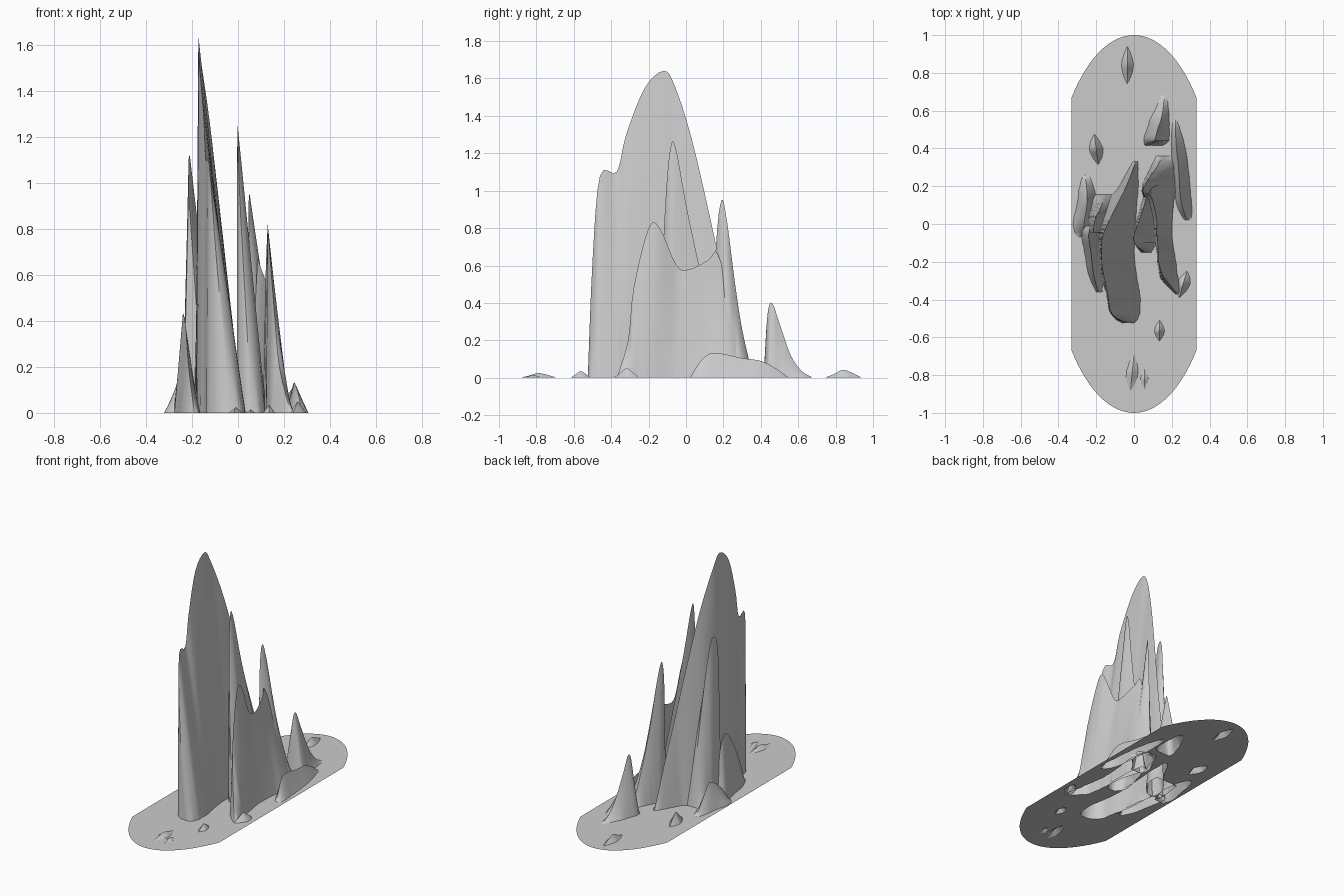
import bpy, math, random
from mathutils import Vector
from mathutils.geometry import delaunay_2d_cdt

random.seed(4)
footprints = []


def catmull(p, steps):
    """Smoothly resample a list of station tuples."""
    out = []
    for i in range(len(p) - 1):
        a, b, c, d = p[max(i - 1, 0)], p[i], p[i + 1], p[min(i + 2, len(p) - 1)]
        for k in range(steps):
            t = k / steps
            out.append([0.5 * (2 * B + (C - A) * t + (2 * A - 5 * B + 4 * C - D) * t * t
                        + (3 * B - A - 3 * C + D) * t ** 3)
                        for A, B, C, D in zip(a, b, c, d)])
    out.append(list(p[-1]))
    return out


def add_object(name, verts, faces):
    me = bpy.data.meshes.new(name)
    me.from_pydata(verts, [], faces)
    me.update()
    me.shade_smooth()
    me.set_sharp_from_angle(angle=math.radians(35))
    ob = bpy.data.objects.new(name, me)
    bpy.context.collection.objects.link(ob)
    return ob


def spire(name, stations, rows=8, rough=0.003):
    """Blade of rock, open below. Station: y, left foot x, crest x, right foot x, crest z."""
    st = catmull(stations, 4)
    verts, faces, left, right = [], [], [], []
    n = 2 * rows + 1
    for y, xl, xt, xr, z in st:
        z = max(z, 0.0)
        xl -= random.uniform(0, rough)
        xr += random.uniform(0, rough)
        left.append(Vector((xl, y)))
        right.append(Vector((max(xr, xl + 0.002), y)))
        for j in range(n):
            s = (j - rows) / rows
            t = 1 - abs(s)
            foot = xl if s < 0 else xr
            verts.append((foot + (xt - foot) * t, y, z * t))
    for i in range(len(st) - 1):
        for j in range(n - 1):
            a = i * n + j
            faces.append((a, a + 1, a + n + 1, a + n))
    # close the two blunt ends
    faces.append(tuple(reversed(range(n))))
    faces.append(tuple(range((len(st) - 1) * n, len(st) * n)))
    footprints.append(right + left[::-1])
    return add_object(name, verts, faces)


def bump(name, x, y, rx, ry, h, lean=0.0):
    """Small stone breaking through the base."""
    prof = [(-1, 0, 0), (-0.5, 0.7, 0.45), (0, 1, 1), (0.5, 0.7, 0.6), (1, 0, 0)]
    spire(name, [(y + u * ry, x - rx * w + lean * u, x + lean * u,
                  x + rx * w + lean * u, h * z) for u, w, z in prof], 3, 0.002)


# main tall spire with front shoulder
spire("main_spire", [
    (-.525, -.06, -.03, .00, .0), (-.50, -.10, -.09, .02, .62),
    (-.46, -.13, -.125, .03, 1.08), (-.37, -.145, -.14, .03, 1.10),
    (-.32, -.16, -.15, .02, 1.30), (-.22, -.177, -.17, .005, 1.55),
    (-.12, -.182, -.172, .0, 1.64), (-.06, -.185, -.165, .005, 1.56),
    (.03, -.20, -.125, .01, 1.28), (.13, -.14, -.075, .015, .85),
    (.18, -.09, -.05, .02, .62), (.25, -.05, -.02, .02, .33),
    (.33, -.005, .008, .02, .0)], 12)

# sloping rib leaning on the back left of the main spire
spire("back_rib", [
    (-.045, -.235, -.215, -.15, .95), (-.02, -.24, -.215, -.12, 1.10),
    (.03, -.24, -.205, -.08, 1.08), (.08, -.235, -.18, -.06, .70),
    (.155, -.225, -.15, -.06, .0)], 10)

# low spire on the left and its outer flank
spire("left_spire", [
    (-.36, -.20, -.19, -.17, .0), (-.26, -.24, -.215, -.165, .20),
    (-.15, -.26, -.228, -.175, .38), (-.07, -.275, -.24, -.19, .43),
    (-.03, -.275, -.235, -.20, .32), (.0, -.26, -.23, -.21, .0)])
spire("left_flank", [
    (-.07, -.30, -.27, -.23, .0), (.0, -.32, -.265, -.2, .10),
    (.10, -.30, -.25, -.2, .17), (.18, -.29, -.25, -.21, .08),
    (.26, -.27, -.26, -.24, .0)], 5)

# slim inner spire
spire("inner_spire", [
    (-.15, .04, .06, .09, .0), (-.115, .01, .012, .11, .85),
    (-.085, -.002, -.002, .12, 1.22), (-.055, -.002, .0, .12, 1.23),
    (.0, .01, .02, .12, .93), (.07, .03, .045, .12, .60),
    (.14, .05, .065, .11, .30), (.20, .06, .08, .10, .0)], 10)

# sharp spire behind it
spire("rear_fin", [
    (.13, .06, .07, .13, .0), (.16, .045, .05, .15, .70),
    (.19, .042, .048, .17, .95), (.22, .05, .065, .20, .83),
    (.26, .07, .09, .21, .52), (.30, .09, .12, .22, .26),
    (.36, .12, .15, .20, .0)], 10)

# right wall with a sagging crest
spire("right_wall", [
    (-.37, .22, .23, .25, .0), (-.31, .16, .18, .24, .20),
    (-.28, .14, .155, .23, .48), (-.2, .125, .13, .22, .80),
    (-.14, .12, .128, .21, .80), (-.05, .11, .12, .20, .60),
    (.02, .10, .12, .20, .58), (.12, .07, .10, .21, .63),
    (.17, .055, .085, .22, .66), (.25, .08, .125, .22, .38),
    (.34, .11, .16, .20, .0)], 10)

# long low ridge along the right edge
spire("low_ridge", [
    (.02, .27, .28, .30, .0), (.08, .235, .26, .305, .09),
    (.15, .22, .245, .30, .133), (.30, .205, .235, .285, .105),
    (.40, .20, .225, .27, .09), (.48, .20, .22, .25, .05),
    (.55, .21, .22, .225, .0)], 5)

# separate spire at the back
spire("back_spire", [
    (.415, .06, .09, .15, .0), (.435, .055, .105, .18, .33),
    (.46, .055, .115, .185, .40), (.50, .07, .125, .185, .29),
    (.56, .09, .145, .185, .12), (.62, .12, .155, .18, .035),
    (.68, .14, .16, .17, .0)])

# scattered stones
bump("stone_back", -.035, .84, .03, .10, .042)
bump("stone_back_left", -.20, .395, .035, .08, .07, -.01)
bump("stone_front_right", .26, -.32, .035, .07, .05, .02)
bump("stone_front_side", .135, -.565, .025, .055, .035)
bump("stone_front", -.01, -.79, .03, .10, .025, .01)
bump("stone_front_small", .055, -.82, .02, .05, .015)

# flat base: clipped ellipse, open underneath the rocks
half = 0.33
a0 = math.acos(half / 0.445)
arc = [a0 + (math.pi - 2 * a0) * i / 32 for i in range(33)]
rim = [Vector((0.445 * math.cos(a), math.sin(a))) for a in arc]
rim += [-p for p in rim]
pts, loops = [], []
for outline in [rim] + footprints:
    loops.append(list(range(len(pts), len(pts) + len(outline))))
    pts += outline
v2, _, tris, _, _, source = delaunay_2d_cdt(pts, [], loops, 0, 1e-5)
kept = [f for f, src in zip(tris, source) if list(src) == [0]]
add_object("base", [(p.x, p.y, 0) for p in v2], kept)
